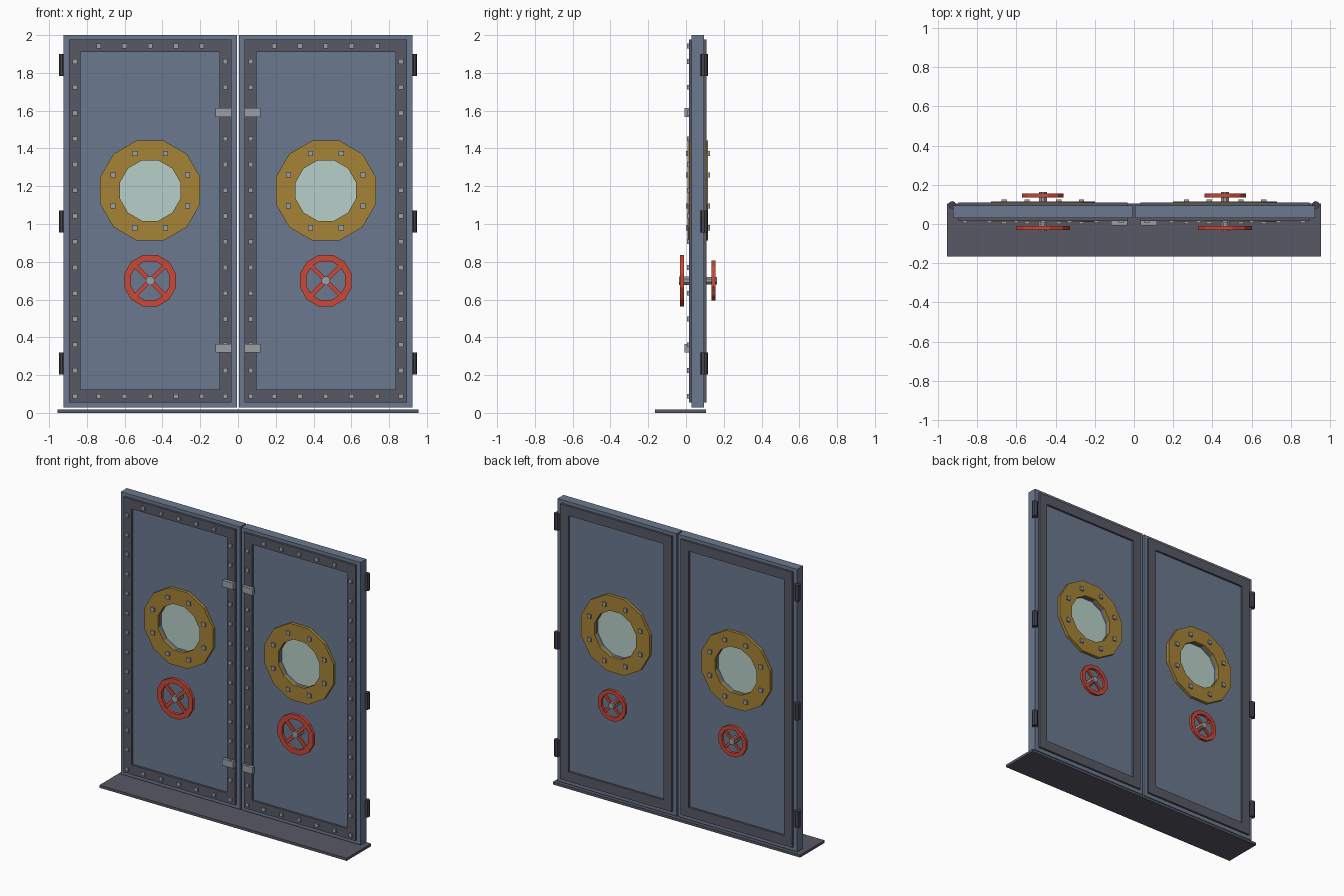
import bpy, bmesh, math
from mathutils import Vector

if "Cube" in bpy.data.objects:
    bpy.data.objects.remove(bpy.data.objects["Cube"])


def material(name, rgb):
    m = bpy.data.materials.new(name)
    lin = [(c / 255 / 12.92) if c < 10 else ((c / 255 + 0.055) / 1.055) ** 2.4 for c in rgb]
    m.diffuse_color = (*lin, 1)
    m.use_nodes = True
    m.node_tree.nodes["Principled BSDF"].inputs["Base Color"].default_value = m.diffuse_color
    return m


SLATE = material("slate_blue_steel", (107, 121, 143))
DARK = material("dark_trim_steel", (88, 88, 102))
IRON = material("dark_iron", (66, 67, 78))
BRASS = material("brass", (166, 131, 54))
RED = material("red_paint", (202, 72, 56))
STEEL = material("pale_steel", (155, 160, 166))
GLASS = material("pale_glass", (184, 207, 200))


def finish(bm, name, mat):
    bmesh.ops.recalc_face_normals(bm, faces=bm.faces)
    me = bpy.data.meshes.new(name)
    bm.to_mesh(me)
    bm.free()
    me.materials.append(mat)
    ob = bpy.data.objects.new(name, me)
    bpy.context.collection.objects.link(ob)
    return ob


def add_box(bm, lo, hi):
    vs = bmesh.ops.create_cube(bm, size=1)["verts"]
    lo, hi = Vector(lo), Vector(hi)
    for v in vs:
        v.co = (lo + hi) / 2 + v.co * (hi - lo)
    return vs


def box(name, lo, hi, mat):
    bm = bmesh.new()
    add_box(bm, lo, hi)
    return finish(bm, name, mat)


def ngon(cx, cz, apothem, n=12):
    r = apothem / math.cos(math.pi / n)
    return [(cx + r * math.cos((i + 0.5) * math.tau / n),
             cz + r * math.sin((i + 0.5) * math.tau / n)) for i in range(n)]


def rect(x0, x1, z0, z1):
    return [(x0, z0), (x1, z0), (x1, z1), (x0, z1)]


def add_prism(bm, outer, y0, y1, inner=None):
    """Extrude an xz outline along y, optionally with a matching hole."""
    def loops(pts):
        return [[bm.verts.new((x, y, z)) for x, z in pts] for y in (y0, y1)]
    n = len(outer)
    a, b = loops(outer)
    pairs = [(a, b)]
    if inner:
        c, d = loops(inner)
        pairs += [(b, d), (d, c), (c, a)]
    else:
        bm.faces.new(a)
        bm.faces.new(b)
    for p, q in pairs:
        for i in range(n):
            j = (i + 1) % n
            bm.faces.new((p[i], p[j], q[j], q[i]))


def prism(name, outer, y0, y1, mat, inner=None):
    bm = bmesh.new()
    add_prism(bm, outer, y0, y1, inner)
    return finish(bm, name, mat)


def studs(name, points, y0, y1, size, mat):
    bm = bmesh.new()
    h = size / 2
    for x, z in points:
        add_box(bm, (x - h, y0, z - h), (x + h, y1, z + h))
    return finish(bm, name, mat)


def hand_wheel(name, cx, cz, r, y0, y1):
    """Flat rim with two crossed diagonal spokes."""
    bm = bmesh.new()
    add_prism(bm, ngon(cx, cz, r), y0, y1, ngon(cx, cz, r * 0.75))
    w, L, m = r * 0.085, r * 0.8, (y1 - y0) * 0.2
    for a in (math.pi / 4, -math.pi / 4):
        u = (math.cos(a), math.sin(a))
        pts = [(cx + s * L * u[0] - t * w * u[1], cz + s * L * u[1] + t * w * u[0])
               for s, t in ((-1, -1), (1, -1), (1, 1), (-1, 1))]
        add_prism(bm, pts, y0 + m, y1 - m)
    return finish(bm, name, RED)


F, B = 0.03, 0.095          # front and back of the door slab
CX, PZ, WZ = 0.465, 1.177, 0.70

# Threshold plate
box("threshold", (-0.955, -0.165, 0), (0.955, 0.105, 0.018), DARK)

for s, side in ((-1, "left"), (1, "right")):
    cx = s * CX

    # Door leaf with a cut porthole opening
    leaf = box(side + "_door_leaf", (cx - 0.46, F, 0.028), (cx + 0.46, B, 2.0), SLATE)
    cutter = prism("porthole_cutter", ngon(cx, PZ, 0.165), F - 0.1, B + 0.1, SLATE)
    mod = leaf.modifiers.new("porthole", "BOOLEAN")
    mod.operation, mod.solver, mod.object = "DIFFERENCE", "EXACT", cutter
    bpy.context.view_layer.objects.active = leaf
    bpy.ops.object.modifier_apply(modifier="porthole")
    bpy.data.objects.remove(cutter)

    # Raised border trim on both faces
    outer = rect(cx - 0.431, cx + 0.431, 0.055, 1.977)
    inner = rect(cx - 0.368, cx + 0.368, 0.123, 1.91)
    prism(side + "_front_trim", outer, 0.015, F, DARK, inner)
    prism(side + "_back_trim", outer, B, 0.109, DARK, inner)

    # Rivets around the front trim
    step = 0.1363
    pts = [(cx + e * 0.398, 0.088 + i * step) for e in (-1, 1) for i in range(14)]
    pts += [(cx + i * step, z) for z in (0.088, 1.942) for i in range(-2, 3)]
    studs(side + "_trim_rivets", pts, 0.004, 0.016, 0.025, STEEL)

    # Porthole rings, bolts and glass
    ring_o, ring_i = ngon(cx, PZ, 0.265), ngon(cx, PZ, 0.16)
    prism(side + "_front_porthole_ring", ring_o, 0.009, F, BRASS, ring_i)
    prism(side + "_back_porthole_ring", ring_o, B, 0.116, BRASS, ring_i)
    prism(side + "_porthole_glass", ngon(cx, PZ, 0.166), 0.055, 0.07, GLASS)
    bolts = [(cx + 0.213 * math.cos((i + 0.5) * math.tau / 8),
              PZ + 0.213 * math.sin((i + 0.5) * math.tau / 8)) for i in range(8)]
    studs(side + "_front_porthole_bolts", bolts, -0.001, 0.01, 0.027, STEEL)
    studs(side + "_back_porthole_bolts", bolts, 0.115, 0.126, 0.027, STEEL)

    # Hand wheels on both faces, with shaft and hub
    hand_wheel(side + "_front_wheel", cx, WZ, 0.137, -0.031, -0.010)
    hand_wheel(side + "_back_wheel", cx, WZ, 0.106, 0.136, 0.156)
    prism(side + "_front_wheel_shaft", ngon(cx, WZ, 0.022, 8), -0.037, F, STEEL)
    prism(side + "_back_wheel_shaft", ngon(cx, WZ, 0.020, 8), B, 0.164, STEEL)

    # Latch blocks beside the centre gap
    for z, label in ((1.59, "upper"), (0.343, "lower")):
        x0, x1 = sorted((s * 0.034, s * 0.118))
        box(f"{side}_{label}_latch", (x0, -0.007, z - 0.023), (x1, 0.016, z + 0.023), STEEL)

    # Hinge barrels on the outer edge
    for z, label in ((1.842, "upper"), (1.013, "middle"), (0.262, "lower")):
        bm = bmesh.new()
        vs = bmesh.ops.create_cone(bm, cap_ends=True, segments=8, radius1=0.02,
                                   radius2=0.02, depth=0.115)["verts"]
        bmesh.ops.translate(bm, verts=vs, vec=(s * 0.928, 0.097, z))
        finish(bm, f"{side}_{label}_hinge", IRON)
